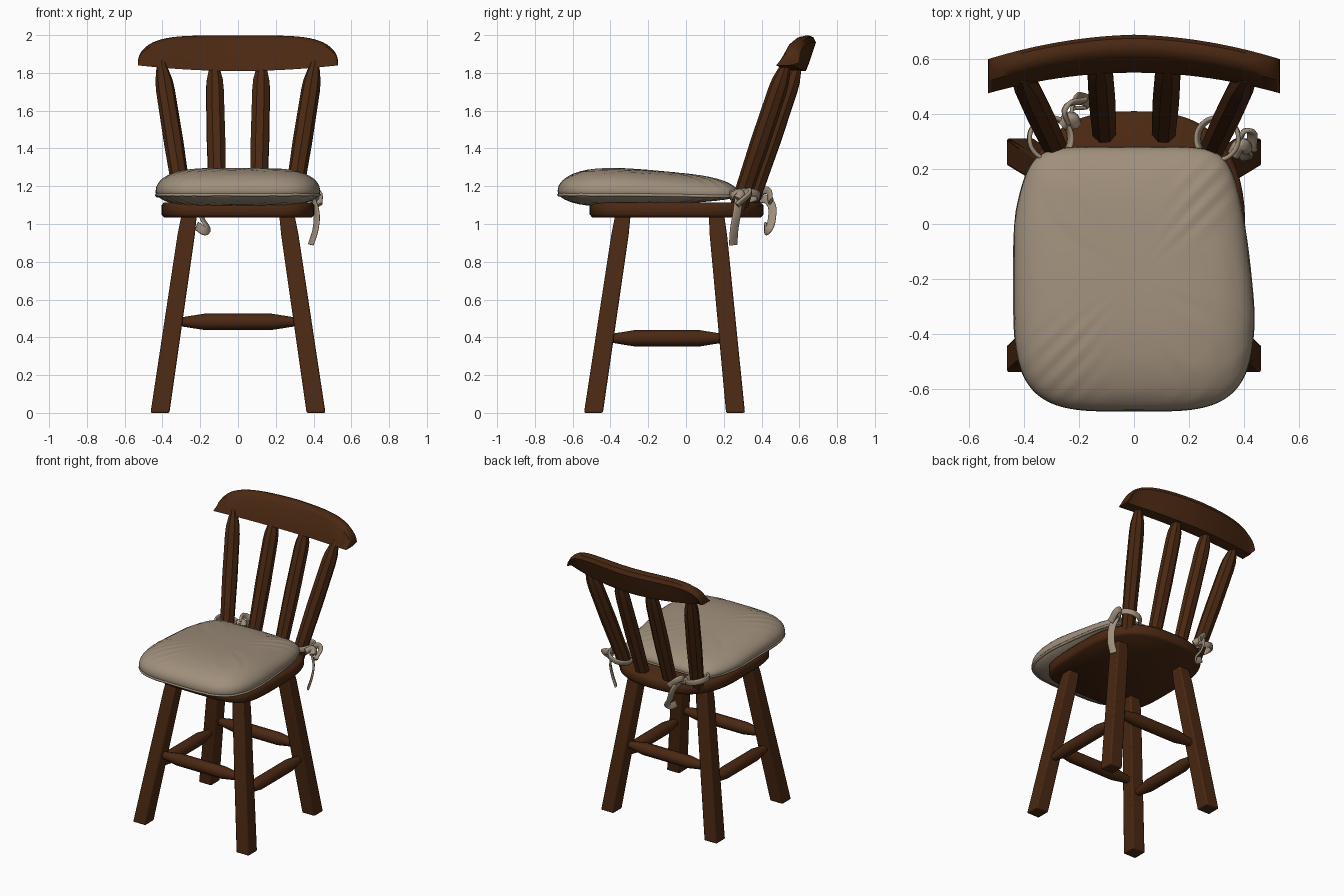
import bpy, bmesh, math
from mathutils import Vector

cube = bpy.data.objects.get("Cube")
if cube:
    bpy.data.objects.remove(cube, do_unlink=True)


def material(name, rgb):
    m = bpy.data.materials.new(name)
    m.use_nodes = True
    m.diffuse_color = (*rgb, 1)
    m.node_tree.nodes["Principled BSDF"].inputs["Base Color"].default_value = (*rgb, 1)
    return m


WOOD = material("dark_wood", (0.068, 0.021, 0.006))
CLOTH = material("beige_cloth", (0.35, 0.275, 0.2))


def loft(name, rings, mat, smooth=35, bevel=0):
    """Skin a list of equal closed rings and cap both ends."""
    bm = bmesh.new()
    loops = [[bm.verts.new(p) for p in ring] for ring in rings]
    n = len(rings[0])
    for a, b in zip(loops, loops[1:]):
        for i in range(n):
            j = (i + 1) % n
            bm.faces.new((a[i], a[j], b[j], b[i]))
    bm.faces.new(loops[0][::-1])
    bm.faces.new(loops[-1])
    bmesh.ops.recalc_face_normals(bm, faces=bm.faces)
    mesh = bpy.data.meshes.new(name)
    bm.to_mesh(mesh)
    bm.free()
    mesh.materials.append(mat)
    ob = bpy.data.objects.new(name, mesh)
    bpy.context.collection.objects.link(ob)
    if bevel:
        mod = ob.modifiers.new("edge_bevel", "BEVEL")
        mod.width, mod.segments, mod.limit_method = bevel, 2, "ANGLE"
    bpy.ops.object.select_all(action="DESELECT")
    ob.select_set(True)
    bpy.context.view_layer.objects.active = ob
    bpy.ops.object.shade_smooth_by_angle(angle=math.radians(smooth))
    return ob


def spindle(name, a, b, profile, sides=10):
    """Turned bar from a to b; profile holds (fraction, radius) pairs."""
    a, b = Vector(a), Vector(b)
    q = (b - a).to_track_quat("Z", "Y")
    rings = []
    for t, r in profile:
        c = a.lerp(b, t)
        rings.append([c + q @ Vector((r * math.cos(k), r * math.sin(k), 0))
                      for k in (math.tau * (i + .5) / sides for i in range(sides))])
    return loft(name, rings, WOOD, 40)


def spow(v, e):
    return math.copysign(abs(v) ** e, v)


def smoothstep(a, b, v):
    t = min(1, max(0, (v - a) / (b - a)))
    return t * t * (3 - 2 * t)


# Splayed square legs
def leg(name, foot, top):
    rings = []
    for z, w in ((0, .05), (.94, .046), (1.06, .04)):
        c = Vector(foot).lerp(Vector(top), z / 1.04)
        rings.append([(c.x + sx * w, c.y + sy * w, z)
                      for sx, sy in ((-1, -1), (1, -1), (1, 1), (-1, 1))])
    loft(name, rings, WOOD, 30, .008)


for side, s in (("left", 1), ("right", -1)):
    leg("front_leg_" + side, (s * .413, -.49, 0), (s * .26, -.335, 0))
    leg("back_leg_" + side, (s * .413, .262, 0), (s * .26, .162, 0))

# Stretchers between the legs
BAR = ((0, .024), (.05, .026), (.22, .043), (.78, .043), (.95, .026), (1, .024))
for label, y in (("front", -.42), ("back", .217)):
    spindle(label + "_stretcher", (-.32, y, .482), (.32, y, .482), BAR)
for side, s in (("left", 1), ("right", -1)):
    spindle("side_stretcher_" + side, (s * .357, -.41, .395), (s * .357, .21, .395), BAR)


# Seat board: squarish front, rounder back
def seat_ring(z, inset):
    ring = []
    for i in range(72):
        k = math.tau * i / 72
        c, s = math.cos(k), math.sin(k)
        e = .75 if s > 0 else .42
        ring.append(((.405 - inset) * spow(c, e), -.05 + (.46 - inset) * spow(s, e), z))
    return ring


loft("seat", [seat_ring(1.035, .014), seat_ring(1.05, 0),
              seat_ring(1.1, 0), seat_ring(1.115, .014)], WOOD, 50)

# Back spindles, leaning and fanning out
POST = ((0, .046), (.45, .052), (.8, .05), (.87, .046), (1, .022))
for side, s in (("left", 1), ("right", -1)):
    spindle("outer_back_spindle_" + side, (s * .285, .275, 1.08), (s * .408, .535, 1.86), POST, 8)
    spindle("inner_back_spindle_" + side, (s * .108, .33, 1.08), (s * .126, .595, 1.86), POST, 8)

# Curved top rail with rounded shoulders
rings = []
for i in range(41):
    x = .53 * math.sin(math.pi * (i / 40 - .5))
    u = abs(x) / .53
    low = 1.81 + .03 * u * u
    high = 1.855 + .143 * max(0, 1 - u ** 5) ** .5
    bow = .075 * u * u
    section = ((0, 0), (.085, 0), (.1, .2), (.138, .8), (.125, .95), (.1, 1), (.075, .97), (.05, .85))
    rings.append([(x, .55 - bow + dy * (1 - .1 * u), low + (high - low) * f) for dy, f in section])
loft("top_rail", rings, WOOD, 40)


# Seat cushion
def cushion_point(k, s, sign):
    """Point at plan angle k and plan scale s on the upper or lower skin."""
    c, n = math.cos(k), math.sin(k)
    e = .3 if n > 0 else .5
    y = -.2 + .48 * spow(n, e) * s
    edge_y = -.2 + .48 * spow(n, e)
    half = .437 - .035 * smoothstep(-.05, .25, edge_y)
    if c > 0:
        half -= .035 * smoothstep(-.35, .05, edge_y)
    x = half * spow(c, e) * s
    back = smoothstep(-.45, .28, y)
    mid = 1.175 - .02 * back
    puff = max(0, 1 - s ** 4) ** .5
    height = (.124 - .025 * back) if sign > 0 else (-.085 + .05 * back)
    wrinkle = .0025 * math.sin(75 * (x - y)) * smoothstep(.15, .8, s) * puff
    return (x, y, mid + height * puff + wrinkle)


STEPS = [.03, .15, .3, .45, .58, .68, .76, .83, .88, .92, .95, .975, .99, 1]
angles = [math.tau * i / 128 for i in range(128)]
rings = [[cushion_point(k, s, -1) for k in angles] for s in STEPS]
rings += [[cushion_point(k, s, 1) for k in angles] for s in STEPS[-2::-1]]
loft("cushion", rings, CLOTH, 80)


# Cloth ribbons and piping as bevelled curves
def strand(name, points, radius, width=0, closed=False, tilt=0):
    cu = bpy.data.curves.new(name, "CURVE")
    cu.dimensions = "3D"
    cu.bevel_depth, cu.extrude, cu.bevel_resolution = radius, width, 1
    cu.resolution_u, cu.use_fill_caps = 6, True
    sp = cu.splines.new("BEZIER")
    sp.bezier_points.add(len(points) - 1)
    for bp, p in zip(sp.bezier_points, points):
        bp.co, bp.tilt = p, tilt
        bp.handle_left_type = bp.handle_right_type = "AUTO"
    sp.use_cyclic_u = closed
    cu.materials.append(CLOTH)
    ob = bpy.data.objects.new(name, cu)
    bpy.context.collection.objects.link(ob)


strand("cushion_piping", [cushion_point(k, .985, -1) for k in angles[::2]], .009, closed=True)

# Ties looped round the outer spindles
for side, s in (("left", 1), ("right", -1)):
    loop = [(s * (.305 + .075 * math.cos(k)), .31 + .075 * math.sin(k), 1.15 + .02 * math.cos(k))
            for k in (math.tau * i / 8 for i in range(8))]
    strand("tie_loop_" + side, loop, .008, .012, True)
strand("left_tie_knot", [(.36, .25, 1.15), (.39, .29, 1.16), (.41, .27, 1.13)], .024)
strand("left_tie_long_tail", [(.39, .28, 1.14), (.415, .27, 1.06), (.41, .255, .97), (.385, .25, .89)],
       .007, .018, tilt=.6)
strand("left_tie_short_tail", [(.38, .3, 1.15), (.41, .34, 1.17), (.43, .27, 1.1)], .009, .012)
strand("right_tie_knot", [(-.26, .36, 1.14), (-.23, .385, 1.15), (-.21, .36, 1.13)], .024)
strand("right_tie_long_tail", [(-.23, .38, 1.14), (-.22, .44, 1.12), (-.19, .455, 1.03), (-.165, .43, .965),
                               (-.22, .42, .99)], .007, .016)
strand("right_tie_short_tail", [(-.24, .37, 1.15), (-.25, .42, 1.18), (-.18, .45, 1.12)], .009, .012)
